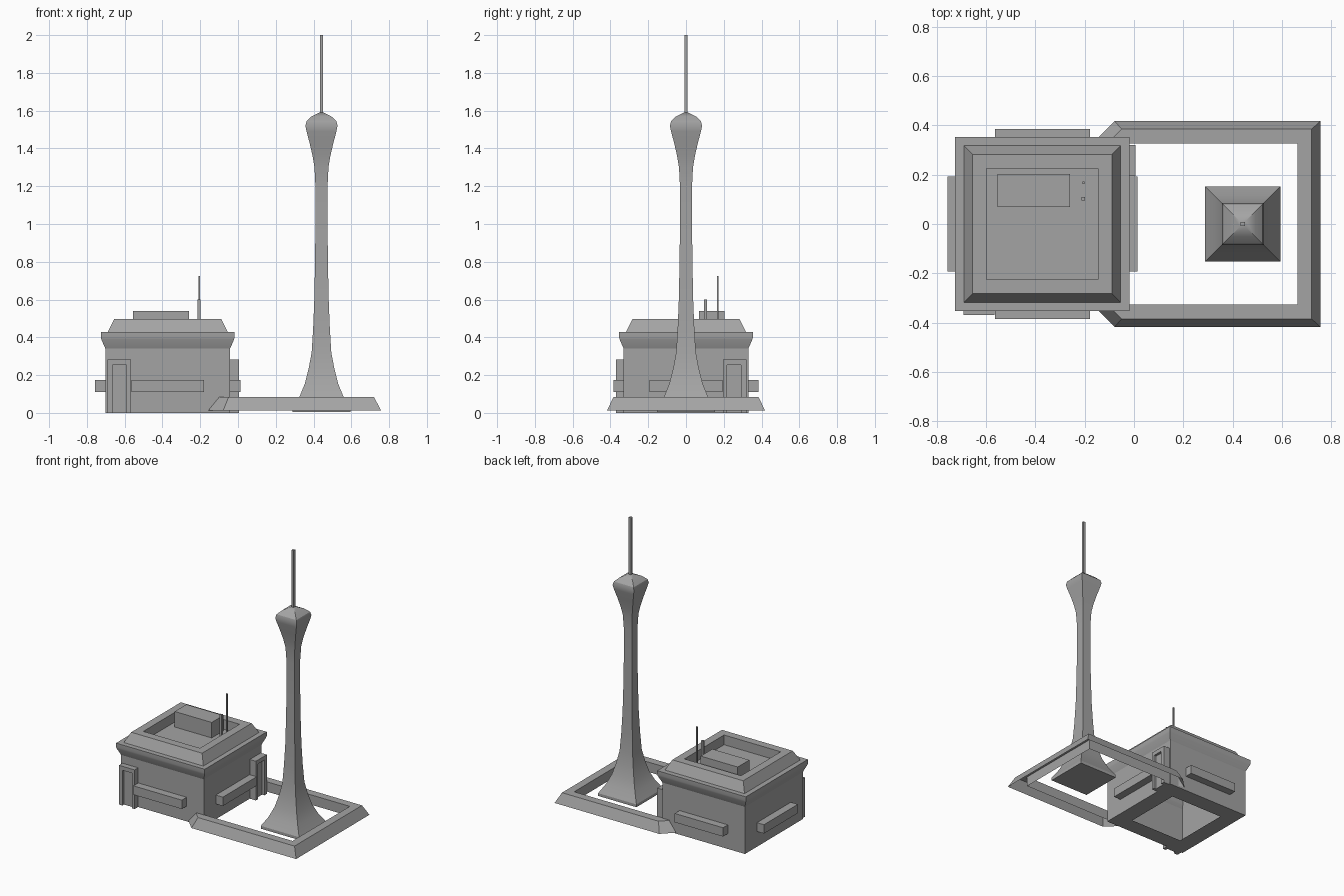
import bpy
import bmesh
import math

if "Cube" in bpy.data.objects:
    bpy.data.objects.remove(bpy.data.objects["Cube"], do_unlink=True)

grey = bpy.data.materials.new("concrete grey")
grey.use_nodes = True
grey.diffuse_color = (0.37, 0.37, 0.37, 1)
grey.node_tree.nodes["Principled BSDF"].inputs["Base Color"].default_value = (0.37, 0.37, 0.37, 1)


def finish(name, bm):
    mesh = bpy.data.meshes.new(name)
    bm.to_mesh(mesh)
    bm.free()
    mesh.materials.append(grey)
    ob = bpy.data.objects.new(name, mesh)
    bpy.context.collection.objects.link(ob)
    return ob


def box(name, x, y, z):
    """Box from (min, max) pairs."""
    bm = bmesh.new()
    bmesh.ops.create_cube(bm, size=1)
    for v in bm.verts:
        v.co = [r[0] if c < 0 else r[1] for c, r in zip(v.co, (x, y, z))]
    return finish(name, bm)


def square_loft(name, cx, profile, degrees, bottom=True):
    """Square rings of (half width, height), capped on top and optionally below."""
    bm = bmesh.new()
    rings = [[bm.verts.new((cx + sx * h, sy * h, z))
              for sx, sy in ((-1, -1), (1, -1), (1, 1), (-1, 1))] for h, z in profile]
    for a, b in zip(rings, rings[1:]):
        for i in range(4):
            j = (i + 1) % 4
            bm.faces.new((a[i], a[j], b[j], b[i]))
    if bottom:
        bm.faces.new(rings[0][::-1])
    bm.faces.new(rings[-1])
    ob = finish(name, bm)
    bpy.ops.object.select_all(action="DESELECT")
    ob.select_set(True)
    bpy.context.view_layer.objects.active = ob
    bpy.ops.object.shade_smooth_by_angle(angle=math.radians(degrees))


# Hollow building: floor rim, walls, flared eaves, sloped parapet and sunken roof
CX, WALL = -0.372, 0.33
square_loft("building", CX, [
    (0.21, 0), (WALL, 0), (WALL, 0.34), (0.351, 0.388), (0.354, 0.4), (0.354, 0.428),
    (0.318, 0.428), (0.283, 0.498), (0.226, 0.498), (0.226, 0.428)], 20, bottom=False)

# Roof equipment
box("roof_unit", (-0.555, -0.259), (0.07, 0.203), (0.428, 0.54))
box("tall_roof_antenna", (-0.21, -0.2), (0.163, 0.173), (0.428, 0.725))
box("short_roof_antenna", (-0.214, -0.198), (0.096, 0.11), (0.428, 0.6))

# Window ledges on all four walls
for name, s in (("front", -1), ("back", 1)):
    box(name + "_ledge", (CX - 0.193, CX + 0.193),
        sorted((s * WALL, s * 0.385)), (0.11, 0.174))
for name, s in (("right", -1), ("left", 1)):
    box(name + "_ledge", sorted((CX + s * WALL, CX + s * 0.386)),
        (-0.193, 0.193), (0.11, 0.174))


# Doorways: two jambs, a lintel and a recessed door
def doorway(name, place):
    parts = [("jamb_a", 0, 0.028, 0, 0.283, 0.04), ("jamb_b", 0.103, 0.125, 0, 0.283, 0.04),
             ("lintel", 0.028, 0.103, 0.254, 0.283, 0.04), ("door", 0.028, 0.103, 0, 0.254, 0.022)]
    for part, u0, u1, z0, z1, depth in parts:
        x, y = place(u0, u1, depth)
        box(name + "_" + part, sorted(x), sorted(y), (z0, z1))


doorway("front", lambda a, b, d: ((-0.692 + a, -0.692 + b), (-WALL - d, -WALL)))
doorway("side", lambda a, b, d: ((CX + WALL, CX + WALL + d + 0.008), (0.32 - a, 0.32 - b)))

# Tower with slab foot, flared shaft and domed head
TX = 0.442
square_loft("tower", TX, [
    (0.153, 0.005), (0.153, 0.025), (0.117, 0.085), (0.088, 0.155), (0.068, 0.235),
    (0.052, 0.32), (0.044, 0.45), (0.038, 0.6), (0.034, 0.8), (0.032, 1.0), (0.032, 1.2),
    (0.037, 1.3), (0.047, 1.36), (0.062, 1.425), (0.079, 1.49), (0.085, 1.52),
    (0.079, 1.544), (0.052, 1.57), (0.012, 1.589)], 30)
box("tower_mast", (TX - 0.009, TX + 0.009), (-0.009, 0.009), (1.58, 2.0))

# Low perimeter kerb: sloped outside, flat top, upright inside, open below
sections = [
    (0.012, [(-0.158, 0.339), (-0.079, 0.418), (0.757, 0.418)]),
    (0.083, [(-0.1, 0.335), (-0.05, 0.385), (0.721, 0.385)]),
    (0.083, [(-0.1, 0.327), (-0.05, 0.327), (0.664, 0.327)]),
    (0.012, [(-0.1, 0.327), (-0.05, 0.327), (0.664, 0.327)])]
bm = bmesh.new()
rows = []
for z, half in sections:
    path = half + [(x, -y) for x, y in reversed(half)]
    rows.append([bm.verts.new((x, y, z)) for x, y in path])
for a, b in zip(rows, rows[1:]):
    for i in range(len(a) - 1):
        bm.faces.new((a[i + 1], a[i], b[i], b[i + 1]))
bm.faces.new([r[0] for r in rows])
bm.faces.new([r[-1] for r in reversed(rows)])
finish("kerb", bm)
